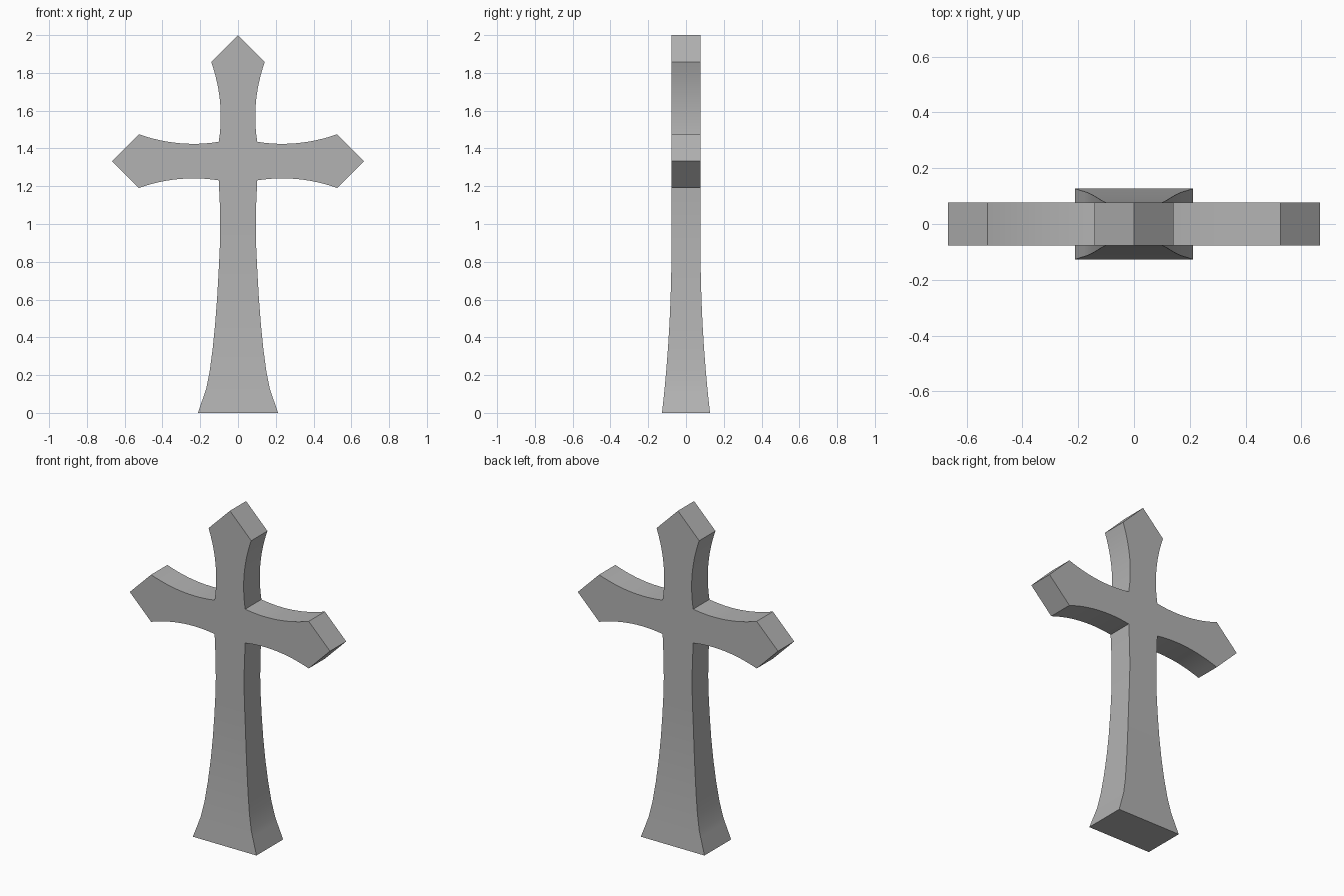
import bpy, bmesh

if "Cube" in bpy.data.objects:
    bpy.data.objects.remove(bpy.data.objects["Cube"])

CENTRE_Z = 1.333
HALF_DEPTH = 0.077
CORNER = 0.102
SEG = 12

# Single stone colour
stone = bpy.data.materials.new("grey_stone")
stone.diffuse_color = (0.45, 0.45, 0.45, 1)
stone.use_nodes = True
stone.node_tree.nodes["Principled BSDF"].inputs["Base Color"].default_value = stone.diffuse_color

# One edge of a flared arm: (distance along arm, half width)
edge = []
for i in range(SEG + 1):
    t = i / SEG
    along = CORNER + (0.525 - CORNER) * t
    half = CORNER * (1 - t) ** 2 + 2 * 0.068 * t * (1 - t) + 0.142 * t * t
    edge.append((along, half))

# Upper outline from lower right corner, over the arms, to lower left corner
right = [(a, -h) for a, h in edge] + [(0.667, 0)]
right += [(a, h) for a, h in reversed(edge)]
right += [(h, a) for a, h in edge[1:]]
head = right + [(0, 0.667)] + [(-x, z) for x, z in reversed(right)]
head = [(x, z + CENTRE_Z) for x, z in head]

# Stem profile below the arms: (half width, height)
stem_keys = [(0.102, CENTRE_Z - CORNER), (0.096, 1.1), (0.094, 0.97),
             (0.097, 0.86), (0.103, 0.74), (0.111, 0.6), (0.121, 0.47),
             (0.134, 0.34), (0.150, 0.22), (0.168, 0.13), (0.178, 0.1), (0.212, 0.0)]


def depth_at(z):
    return HALF_DEPTH + 0.05 * max(0.0, (0.87 - z) / 0.87) ** 2


bm = bmesh.new()

# Flat head with three pointed arms
front = [bm.verts.new((x, -HALF_DEPTH, z)) for x, z in head]
back = [bm.verts.new((x, HALF_DEPTH, z)) for x, z in head]
bm.faces.new(front)
bm.faces.new(back[::-1])
for i in range(len(head) - 1):
    bm.faces.new((front[i], back[i], back[i + 1], front[i + 1]))

# Flared stem, lofted downwards in rectangular rings
ring = [front[-1], front[0], back[0], back[-1]]
for w, z in stem_keys[1:]:
    d = depth_at(z)
    low = [bm.verts.new(p) for p in ((-w, -d, z), (w, -d, z), (w, d, z), (-w, d, z))]
    for i in range(4):
        j = (i + 1) % 4
        bm.faces.new((ring[i], low[i], low[j], ring[j]))
    ring = low
bm.faces.new(ring[::-1])
bmesh.ops.recalc_face_normals(bm, faces=bm.faces[:])

mesh = bpy.data.meshes.new("cross")
bm.to_mesh(mesh)
bm.free()
mesh.materials.append(stone)
cross = bpy.data.objects.new("cross", mesh)
bpy.context.collection.objects.link(cross)
bpy.context.view_layer.objects.active = cross
cross.select_set(True)
bpy.ops.object.shade_smooth_by_angle(angle=0.5)
